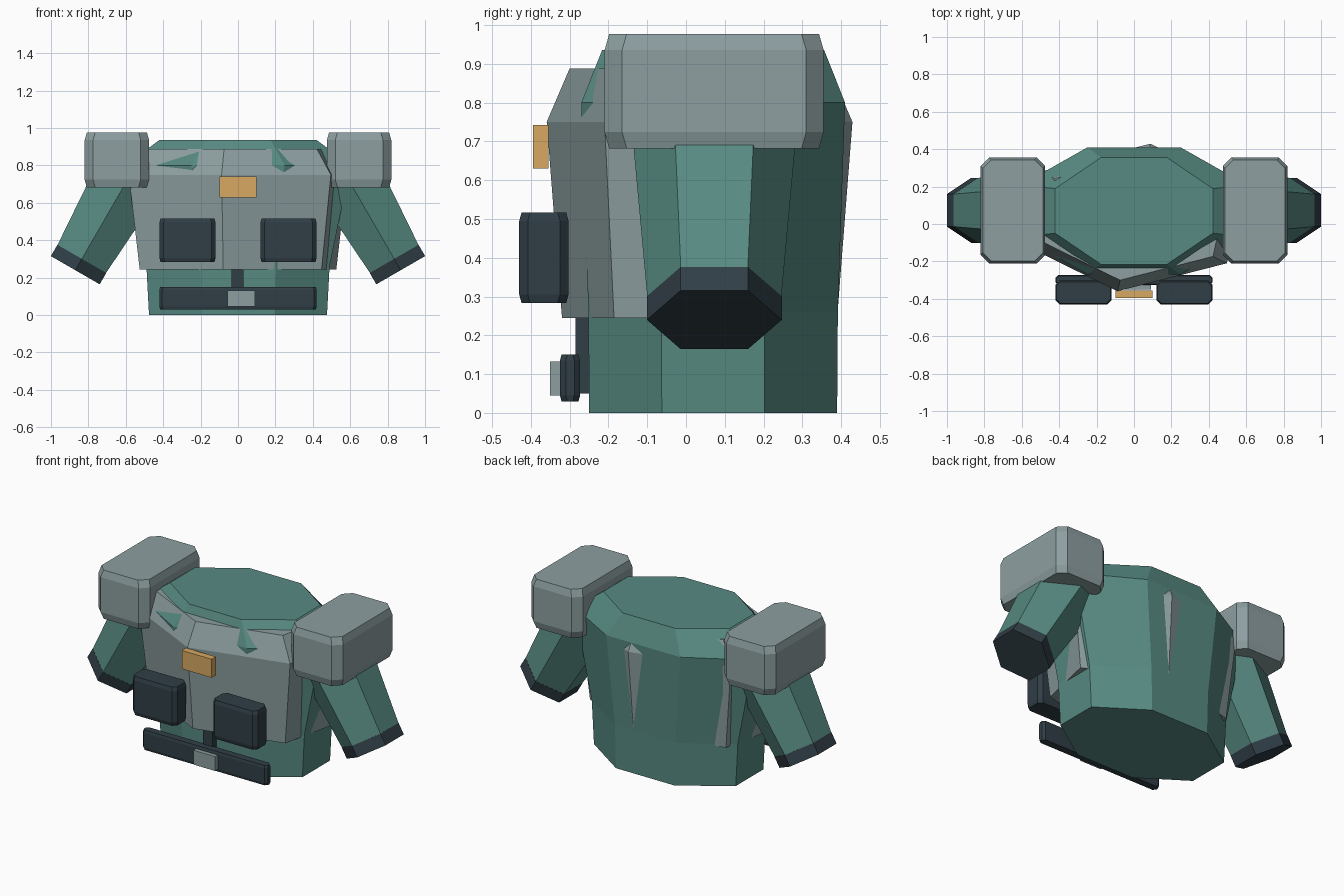
import bpy, bmesh, math
from mathutils import Vector

if "Cube" in bpy.data.objects:
    bpy.data.objects.remove(bpy.data.objects["Cube"])


def material(name, rgb):
    m = bpy.data.materials.new(name)
    lin = [((c / 255 + 0.055) / 1.055) ** 2.4 for c in rgb]
    m.diffuse_color = (*lin, 1)
    m.use_nodes = True
    m.node_tree.nodes["Principled BSDF"].inputs["Base Color"].default_value = m.diffuse_color
    return m


GREEN = material("cloth green", (87, 138, 130))
GREY = material("armour grey", (141, 159, 161))
DARK = material("dark slate", (48, 62, 70))
ORANGE = material("badge orange", (215, 168, 97))


def loft(name, rings, mat):
    """Skin a stack of equal-sided rings and cap both ends."""
    bm = bmesh.new()
    loops = [[bm.verts.new(p) for p in ring] for ring in rings]
    n = len(loops[0])
    for a, b in zip(loops, loops[1:]):
        for i in range(n):
            j = (i + 1) % n
            bm.faces.new((a[i], a[j], b[j], b[i]))
    bm.faces.new(loops[0][::-1])
    bm.faces.new(loops[-1])
    bmesh.ops.recalc_face_normals(bm, faces=bm.faces)
    me = bpy.data.meshes.new(name)
    bm.to_mesh(me)
    bm.free()
    me.materials.append(mat)
    ob = bpy.data.objects.new(name, me)
    bpy.context.collection.objects.link(ob)
    return ob


def ellipse(n, start, cy, rx, ry, z):
    angles = [math.radians(start + 360 * i / n) for i in range(n)]
    return [(rx * math.cos(a), cy + ry * math.sin(a), z) for a in angles]


def chamfer_box(name, x, y, z, c, h, inset, mat):
    """Box with chamfered upright corners and slightly drawn-in ends."""
    def ring(level, d):
        x0, x1, y0, y1 = x[0] + d, x[1] - d, y[0] + d, y[1] - d
        return [(x0 + c, y0, level), (x1 - c, y0, level), (x1, y0 + c, level),
                (x1, y1 - c, level), (x1 - c, y1, level), (x0 + c, y1, level),
                (x0, y1 - c, level), (x0, y0 + c, level)]
    return loft(name, [ring(z[0], inset), ring(z[0] + h, 0),
                       ring(z[1] - h, 0), ring(z[1], inset)], mat)


def box(name, x, y, z, mat):
    return loft(name, [[(x[0], y[0], k), (x[1], y[0], k),
                        (x[1], y[1], k), (x[0], y[1], k)] for k in z], mat)


# Torso: eight-sided body
loft("torso", [ellipse(8, 22.5, 0.07, rx, ry, z) for rx, ry, z in (
    (0.515, 0.346, 0), (0.53, 0.348, 0.26), (0.65, 0.368, 0.8),
    (0.457, 0.31, 0.935))], GREEN)

# Armour vest: six-sided shell, turned slightly so its corners break the torso
loft("armour_vest", [ellipse(6, 22, 0.035, 0.63 * s, 0.398 * s, z)
                     for s, z in ((0.9, 0.245), (1, 0.75), (0.85, 0.888))], GREY)

# Sleeves, cuffs, shoulder pads and pockets on both sides
end = Vector((0.87, 0.073, 0.24))
axis = Vector((0.5, 0, -0.866))
across = Vector((0.866, 0, 0.5))


def hexagon(back, r, side):
    ring = []
    for i in range(6):
        a = math.radians(60 * i)
        p = end - axis * back + across * (r * math.sin(a))
        p.y += r * math.cos(a)
        ring.append((p.x * side, p.y, p.z))
    return ring


for side, label in ((-1, "left"), (1, "right")):
    loft(label + "_sleeve", [hexagon(0.07, 0.173, side),
                             hexagon(0.6, 0.215, side)], GREEN)
    loft(label + "_cuff", [hexagon(0, 0.174, side),
                           hexagon(0.07, 0.174, side)], DARK)
    span = sorted((0.475 * side, 0.82 * side))
    chamfer_box(label + "_shoulder_pad", span, (-0.21, 0.355), (0.682, 0.977),
                0.045, 0.042, 0.012, GREY)
    span = sorted((0.12 * side, 0.42 * side))
    chamfer_box(label + "_pocket", span, (-0.43, -0.303), (0.283, 0.517),
                0.022, 0.022, 0.006, DARK)

# Belt, strap, buckle and chest badge
chamfer_box("belt", (-0.42, 0.42), (-0.325, -0.273), (0.03, 0.15),
            0.015, 0.015, 0.004, DARK)
box("strap", (-0.035, 0.03), (-0.285, -0.24), (0.05, 0.42), DARK)
box("buckle", (-0.055, 0.092), (-0.35, -0.3), (0.045, 0.132), GREY)
box("chest_badge", (-0.1, 0.1), (-0.395, -0.355), (0.63, 0.742), ORANGE)
